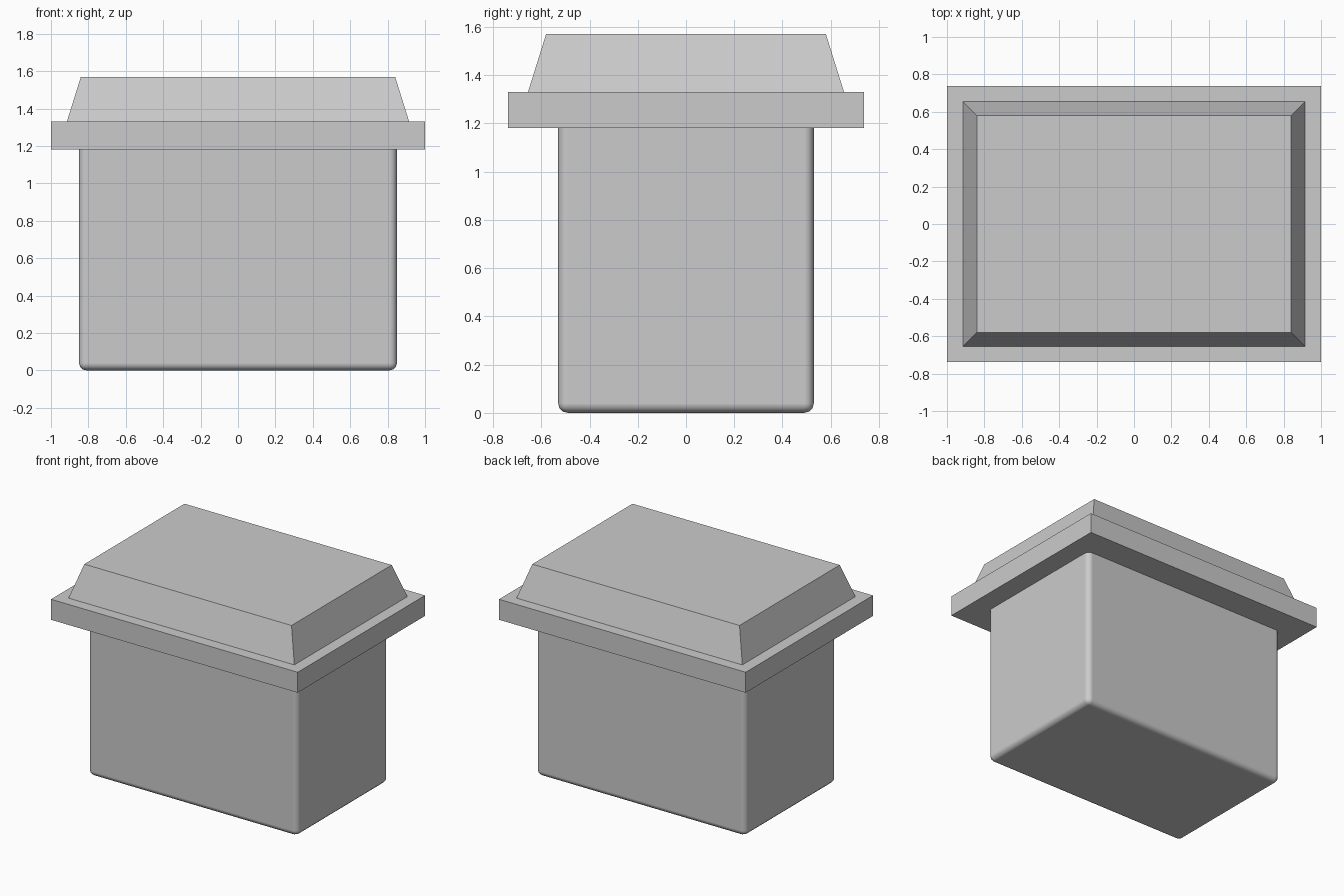
import bpy, bmesh
from mathutils import Vector

if "Cube" in bpy.data.objects:
    bpy.data.objects.remove(bpy.data.objects["Cube"])


def tapered_box(name, bottom, top, z0, z1):
    """Box from half-sizes (x, y) at the bottom and at the top."""
    mesh = bpy.data.meshes.new(name)
    bm = bmesh.new()
    bmesh.ops.create_cube(bm, size=2)
    for v in bm.verts:
        hx, hy = top if v.co.z > 0 else bottom
        v.co = Vector((v.co.x * hx, v.co.y * hy, z1 if v.co.z > 0 else z0))
    bm.to_mesh(mesh)
    bm.free()
    obj = bpy.data.objects.new(name, mesh)
    bpy.context.collection.objects.link(obj)
    return obj


# Container body with softly rounded edges, its top tucked into the rim
body = tapered_box("container_body", (0.85, 0.53), (0.85, 0.53), 0, 1.24)
bevel = body.modifiers.new("rounded_edges", "BEVEL")
bevel.width = 0.04
bevel.segments = 3
for poly in body.data.polygons:
    poly.use_smooth = True
bevel.harden_normals = True

# Overhanging lid rim
tapered_box("lid_rim", (1.0, 0.737), (1.0, 0.737), 1.18, 1.33)

# Sloped lid top
tapered_box("lid_top", (0.915, 0.655), (0.84, 0.58), 1.33, 1.57)
